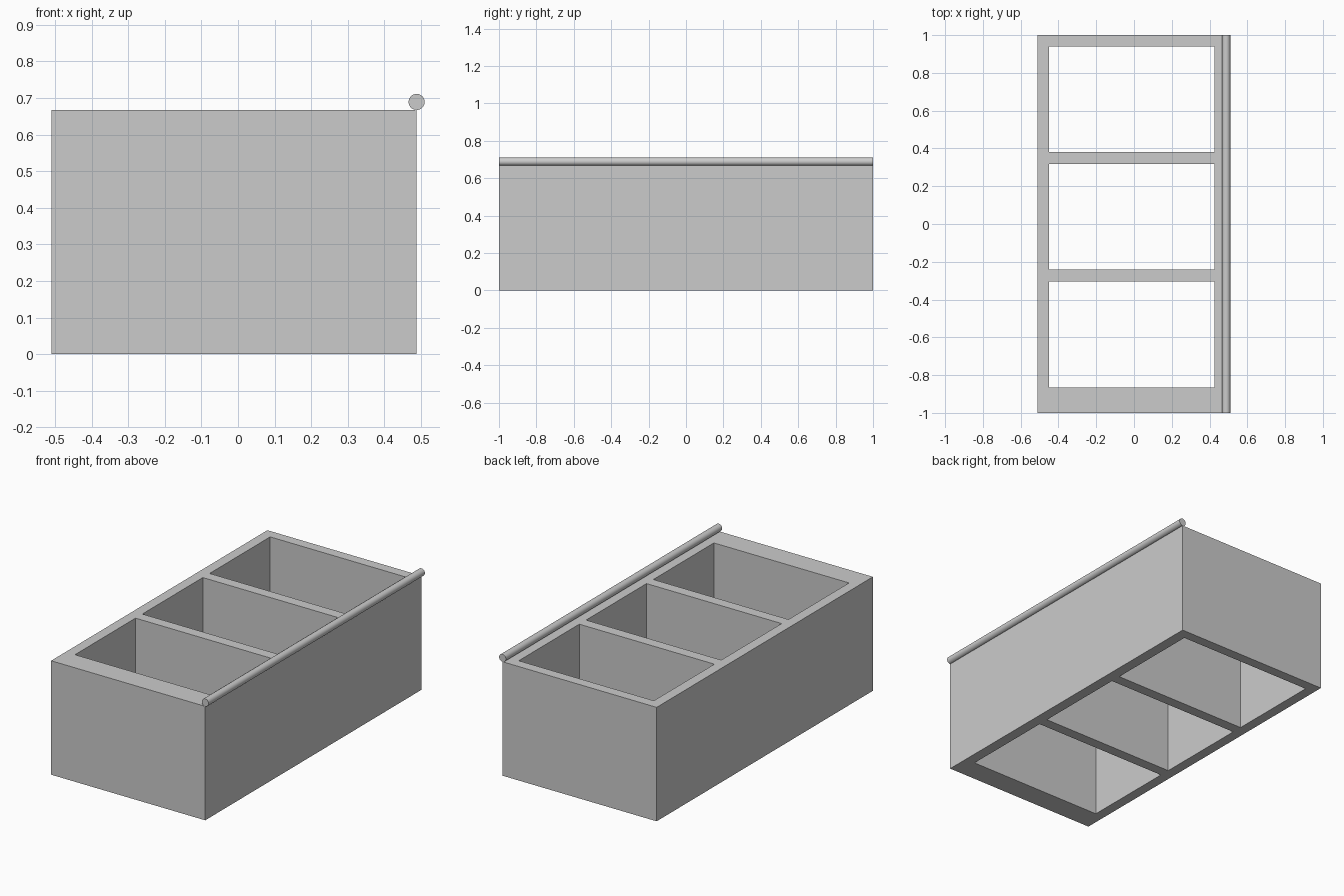
import bpy, bmesh, math

cube = bpy.data.objects.get("Cube")
if cube:
    bpy.data.objects.remove(cube, do_unlink=True)

grey = bpy.data.materials.new("light_grey")
grey.use_nodes = True
colour = (0.6, 0.6, 0.6, 1)
grey.diffuse_color = colour
grey.node_tree.nodes["Principled BSDF"].inputs["Base Color"].default_value = colour

HEIGHT = 0.667
RADIUS = 0.022
RIGHT_EDGE = 0.488

# Three-bay frame: a plan of wall strips with the odd cells left open, raised to height
xs = [-0.51, -0.45, 0.425, RIGHT_EDGE]
ys = [-1, -0.865, -0.305, -0.242, 0.317, 0.38, 0.94, 1]
bm = bmesh.new()
grid = [[bm.verts.new((x, y, 0)) for y in ys] for x in xs]
for i in range(len(xs) - 1):
    for j in range(len(ys) - 1):
        if i % 2 and j % 2:
            continue
        bm.faces.new((grid[i][j], grid[i + 1][j], grid[i + 1][j + 1], grid[i][j + 1]))
raised = bmesh.ops.extrude_face_region(bm, geom=bm.faces[:], use_keep_orig=True)
top = [g for g in raised["geom"] if isinstance(g, bmesh.types.BMVert)]
bmesh.ops.translate(bm, verts=top, vec=(0, 0, HEIGHT))
bmesh.ops.recalc_face_normals(bm, faces=bm.faces[:])
mesh = bpy.data.meshes.new("compartment_frame")
bm.to_mesh(mesh)
bm.free()
mesh.materials.append(grey)
frame = bpy.data.objects.new("compartment_frame", mesh)
bpy.context.collection.objects.link(frame)

# Round rail resting along the left top edge
bpy.ops.mesh.primitive_cylinder_add(
    vertices=32, radius=RADIUS, depth=2,
    location=(RIGHT_EDGE, 0, HEIGHT + RADIUS), rotation=(math.pi / 2, 0, 0))
rail = bpy.context.object
rail.name = "edge_rail"
rail.data.materials.append(grey)
bpy.ops.object.shade_smooth_by_angle()
